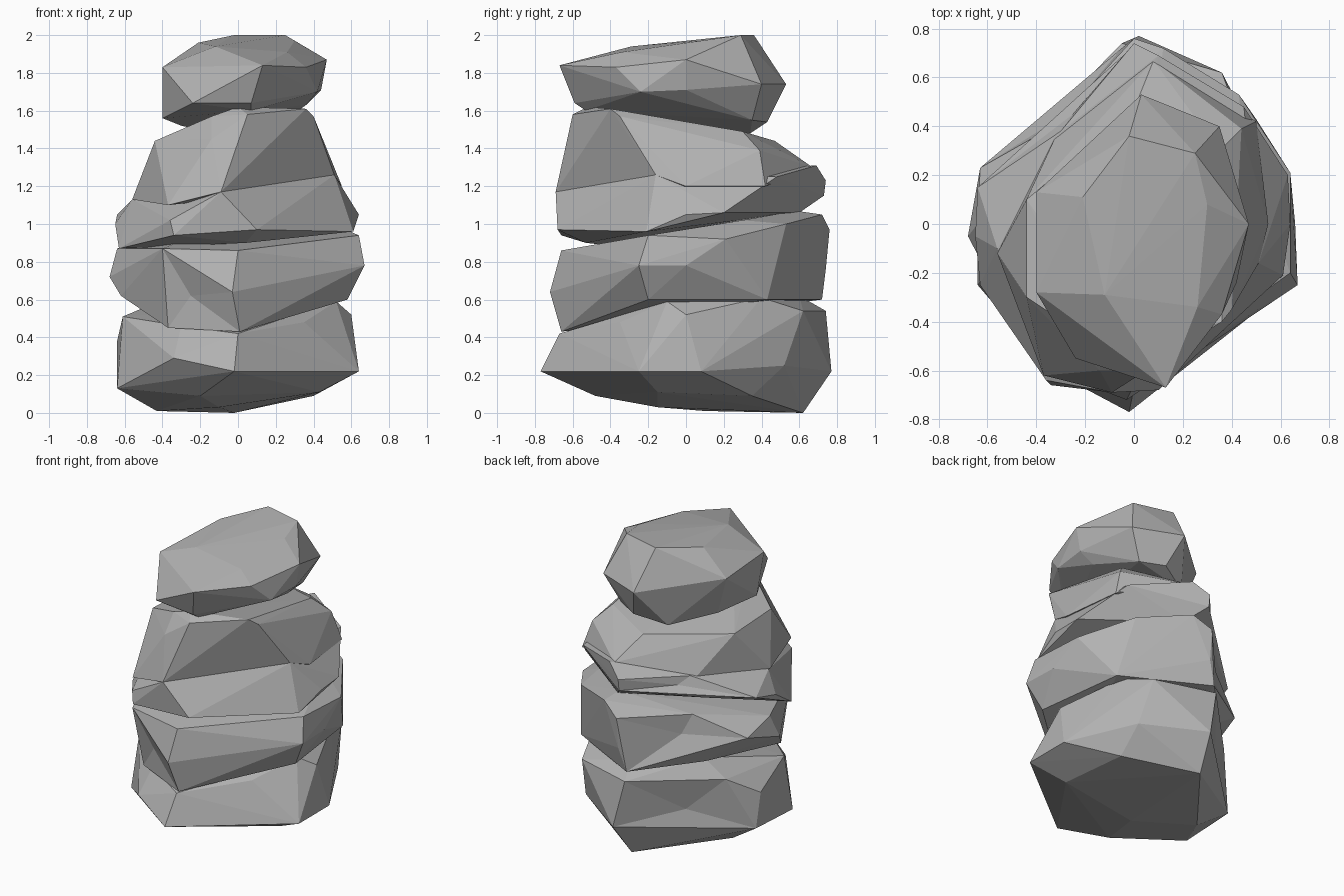
import bpy, bmesh, math
from mathutils import Vector

stone = bpy.data.materials.new("stone grey")
stone.diffuse_color = (0.45, 0.45, 0.45, 1)


def rock(name, corners, dents=()):
    """A chiselled boulder: the convex hull of its few corner points.
    Each dent splits the nearest hull edge and pulls it in to that point."""
    bm = bmesh.new()
    for c in corners:
        bm.verts.new(c)
    res = bmesh.ops.convex_hull(bm, input=bm.verts[:])
    inner = {g for g in res["geom_interior"] + res["geom_unused"]
             if isinstance(g, bmesh.types.BMVert)}
    bmesh.ops.delete(bm, geom=list(inner), context='VERTS')
    for d in dents:
        d = Vector(d)
        edge = min(bm.edges, key=lambda e: (
            (e.verts[0].co + e.verts[1].co) / 2 - d).length)
        cut = bmesh.ops.subdivide_edges(bm, edges=[edge], cuts=1)
        vert = [g for g in cut["geom_inner"]
                if isinstance(g, bmesh.types.BMVert)][0]
        vert.co = d
        bmesh.ops.triangulate(bm, faces=bm.faces[:])
    bmesh.ops.recalc_face_normals(bm, faces=bm.faces[:])
    me = bpy.data.meshes.new(name)
    bm.to_mesh(me)
    bm.free()
    me.materials.append(stone)
    ob = bpy.data.objects.new(name, me)
    bpy.context.collection.objects.link(ob)
    return ob


# Bottom boulder: underside, widest rim, shoulder
rock("base_rock", [
    (-.43, .10, .01), (-.02, .62, 0), (-.10, -.15, .03), (-.20, -.48, .09),
    (.43, -.15, .11), (.40, .35, .09),
    (-.64, -.25, .13), (-.64, .15, .15), (-.02, -.77, .22), (.64, -.25, .22),
    (.64, .08, .22), (.02, .77, .22), (.40, .52, .25),
    (-.34, -.60, .29), (.0, -.67, .42), (-.64, .10, .38), (.62, -.05, .33),
    (-.61, -.20, .51), (.60, .0, .52), (.36, .62, .54), (-.05, .74, .54),
    (-.50, .28, .50), (-.30, -.50, .46), (.35, -.35, .48),
    (.52, -.10, .59), (.44, .40, .61), (.0, .60, .62), (-.35, .30, .62)],
    dents=[(-.30, .43, .30)])

# Second boulder, tilted up towards the back
rock("lower_middle_rock", [
    (.01, -.66, .43), (-.37, -.50, .45), (-.62, -.15, .62), (.58, -.20, .60),
    (.50, .43, .60), (-.05, .72, .60), (-.40, .36, .63),
    (-.03, -.72, .64), (-.68, -.05, .72), (.67, -.25, .78),
    (.66, .0, .78), (-.63, .23, .80), (.0, .74, .76),
    (.0, -.66, .86), (-.40, -.58, .87), (-.64, .0, .87), (.64, -.20, .94),
    (.64, .21, .92), (.43, .53, 1.0), (.0, .76, .97), (.10, .58, 1.07),
    (.12, .72, 1.05), (-.33, .40, .95), (.45, .30, 1.02)],
    dents=[(-.28, .45, .82), (-.25, -.56, .62)])

# Third boulder: wide ledge with a tapering body on it
rock("upper_middle_rock_ledge", [
    (-.63, -.25, .87), (.04, -.53, .90), (-.34, -.66, .94), (.10, -.68, .97),
    (.61, -.21, .96), (-.65, -.05, 1.0), (.64, .0, 1.05), (-.64, .15, 1.05),
    (.10, .60, 1.06), (.63, .20, 1.06), (-.40, .34, 1.06), (.0, .73, 1.15),
    (-.36, -.64, 1.02), (-.09, -.69, 1.17), (-.56, -.10, 1.13),
    (.51, -.16, 1.26), (.0, .74, 1.23), (.10, .69, 1.31), (.45, .48, 1.25),
    (-.30, .38, 1.20)],
    dents=[(-.25, .45, 1.15)])

rock("upper_middle_rock_body", [
    (-.09, -.69, 1.17), (-.37, -.62, 1.10), (-.56, -.12, 1.13),
    (.55, .0, 1.20), (.51, -.16, 1.26), (.50, .42, 1.20), (-.32, .36, 1.18),
    (-.44, -.30, 1.44), (-.44, .10, 1.42), (-.14, -.60, 1.45),
    (-.14, -.50, 1.57), (.05, -.60, 1.58), (.0, -.52, 1.62),
    (.36, -.40, 1.61), (.40, -.35, 1.57), (.44, .39, 1.39),
    (.35, .30, 1.49), (.05, .55, 1.35), (.0, .47, 1.44), (.08, .67, 1.30)])

# Capstone: underside, widest rim, sloping plateau
rock("cap_rock", [
    (-.10, .34, 1.48), (-.30, .08, 1.52), (.10, .43, 1.54), (.25, .35, 1.55),
    (-.40, -.20, 1.56), (-.24, -.55, 1.64), (.07, -.59, 1.64),
    (.07, -.53, 1.60), (.36, .03, 1.63), (.42, -.24, 1.70), (.44, .0, 1.71),
    (.03, .53, 1.74), (.35, .40, 1.74), (-.40, .13, 1.80),
    (-.40, -.28, 1.83), (.13, -.67, 1.84), (.36, -.37, 1.83),
    (.47, .0, 1.87), (-.12, -.29, 1.94), (.26, -.34, 1.91),
    (-.21, .11, 1.96), (.30, .08, 1.97), (-.02, .36, 2.0), (.25, .29, 2.0)])
